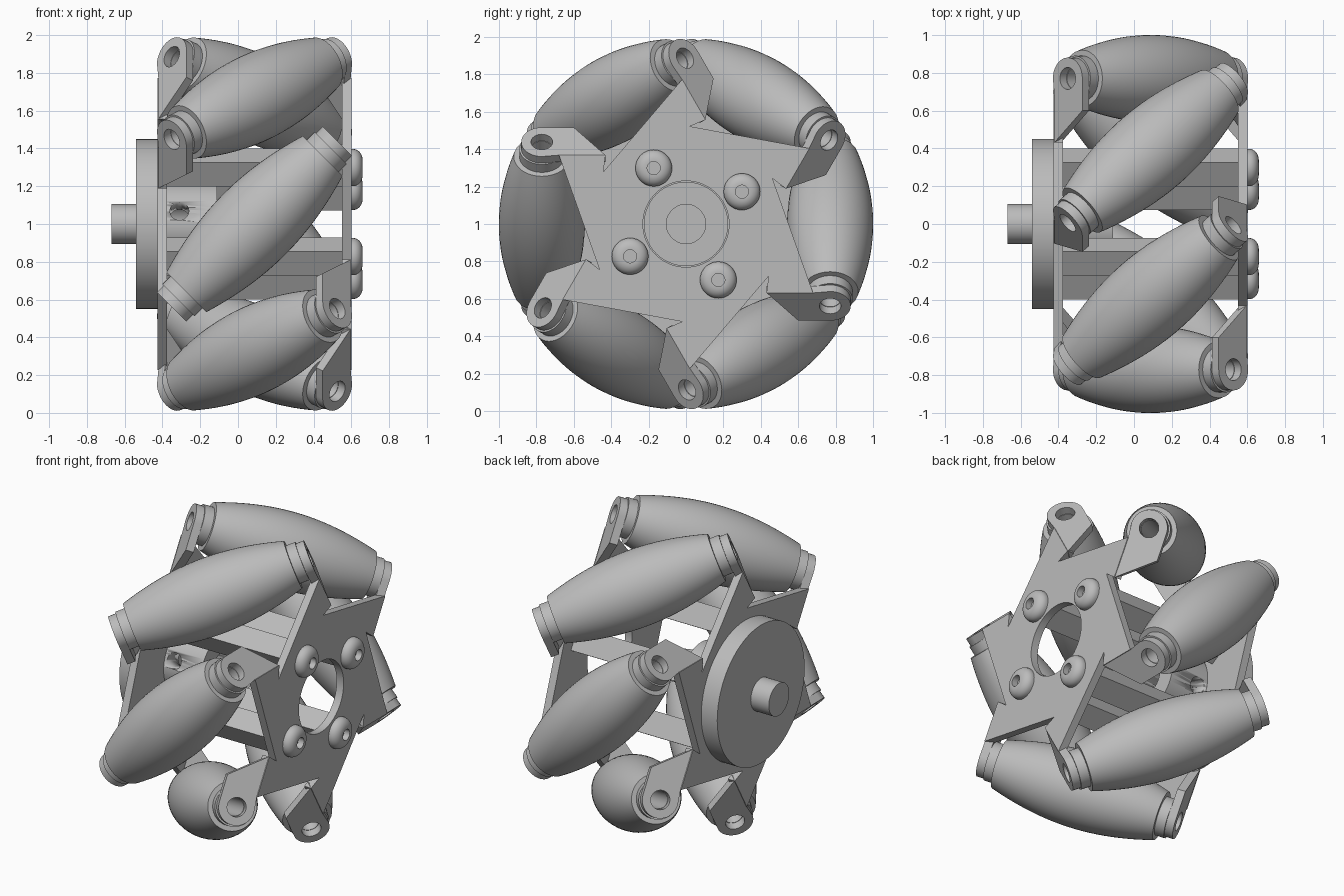
import bpy, bmesh
from math import sin, cos, pi, sqrt, radians
from mathutils import Matrix, Vector

if "Cube" in bpy.data.objects:
    bpy.data.objects.remove(bpy.data.objects["Cube"])

metal = bpy.data.materials.new("light_grey_metal")
metal.use_nodes = True
metal.diffuse_color = (0.5, 0.5, 0.5, 1)
metal.node_tree.nodes["Principled BSDF"].inputs["Base Color"].default_value = (0.5, 0.5, 0.5, 1)

MID = 0.0875          # x of the wheel's middle plane
ROLLER_DIST = 0.77    # distance of roller axes from the wheel axis
# local x, y, z -> world y, z, x : local z runs along the wheel axis
AXIS = Matrix(((0, 0, 1, 0), (1, 0, 0, 0), (0, 1, 0, 1), (0, 0, 0, 1)))


def polar(r, deg):
    return (r * cos(radians(deg)), r * sin(radians(deg)))


def circle(r, n=32):
    return [polar(r, 360 * i / n) for i in range(n)]


def finish(name, mesh, matrix, smooth=True):
    obj = bpy.data.objects.new(name, mesh)
    bpy.context.collection.objects.link(obj)
    obj.matrix_world = matrix
    mesh.materials.clear()
    mesh.materials.append(metal)
    if smooth:
        bpy.ops.object.select_all(action='DESELECT')
        obj.select_set(True)
        bpy.context.view_layer.objects.active = obj
        bpy.ops.object.shade_smooth_by_angle(angle=radians(30))
    return obj


def lathe(name, profile, matrix, closed=False, n=48):
    """Spin (radius, height) points about local z."""
    bm = bmesh.new()
    verts = [bm.verts.new((r, 0, h)) for r, h in profile]
    edges = [bm.edges.new(p) for p in zip(verts, verts[1:])]
    if closed:
        edges.append(bm.edges.new((verts[-1], verts[0])))
    bmesh.ops.spin(bm, geom=verts + edges, axis=(0, 0, 1), cent=(0, 0, 0),
                   angle=2 * pi, steps=n, use_merge=True)
    bmesh.ops.remove_doubles(bm, verts=bm.verts, dist=1e-5)
    bmesh.ops.recalc_face_normals(bm, faces=bm.faces)
    mesh = bpy.data.meshes.new(name)
    bm.to_mesh(mesh)
    bm.free()
    return finish(name, mesh, matrix)


def sheet(name, loops, thickness, matrix):
    """Extrude flat outlines; inner outlines become holes."""
    curve = bpy.data.curves.new(name, 'CURVE')
    curve.dimensions = '2D'
    curve.fill_mode = 'BOTH'
    curve.extrude = thickness / 2
    for loop in loops:
        spline = curve.splines.new('POLY')
        spline.points.add(len(loop) - 1)
        for point, (x, y) in zip(spline.points, loop):
            point.co = (x, y, 0, 1)
        spline.use_cyclic_u = True
    temp = bpy.data.objects.new("temp", curve)
    bpy.context.collection.objects.link(temp)
    bpy.context.view_layer.update()
    mesh = bpy.data.meshes.new_from_object(temp.evaluated_get(bpy.context.evaluated_depsgraph_get()))
    bpy.data.objects.remove(temp)
    bm = bmesh.new()
    bm.from_mesh(mesh)
    bmesh.ops.remove_doubles(bm, verts=bm.verts, dist=1e-5)
    bmesh.ops.recalc_face_normals(bm, faces=bm.faces)
    bm.to_mesh(mesh)
    bm.free()
    return finish(name, mesh, matrix)


def cylinder(name, r, x0, x1):
    return lathe(name, [(0, x0), (r, x0), (r, x1), (0, x1)], AXIS, n=64)


# Star-shaped side plates with a round opening
star = []
for k in range(6):
    star += [polar(0.566, 79.4 + 60 * k), polar(0.773, 91.5 + 60 * k), polar(0.522, 147.8 + 60 * k)]
right_plate = AXIS @ Matrix.Translation((0, 0, 0.575))
flip = (Matrix.Translation((MID, 0, 1)) @ Matrix.Rotation(pi, 4, 'Y')
        @ Matrix.Translation((-MID, 0, -1)))
sheet("right_star_plate", [star, circle(0.23, 64)], 0.05, right_plate)
sheet("left_star_plate", [star, circle(0.23, 64)], 0.05, flip @ right_plate)

# Bent tab outline: rounded end around the pin hole, tapering to the fold
tab = [polar(0.11, 180 - 10 * i) for i in range(19)]
tab += [(0.11, -0.17), (-0.10, -0.34), (-0.10, -0.09)]

# Barrel roller: its radius follows the wheel's outer cylinder
HALF = 0.51
barrel = [(1 - sqrt(ROLLER_DIST ** 2 + s * s / 2), s)
          for s in (HALF * (i / 12 - 1) for i in range(25))]
roller = ([(0.055, -0.57), (0.12, -0.57), (0.12, -HALF)] + barrel
          + [(0.12, HALF), (0.12, 0.57), (0.055, 0.57)])

for k in range(6):
    a = radians(60 * k)
    out = Vector((0, cos(a), sin(a)))
    tangent = Vector((0, -sin(a), cos(a)))
    along = (Vector((1, 0, 0)) - tangent).normalized()
    side = out.cross(along)
    frame = Matrix((side, out, along)).transposed().to_4x4()
    frame.translation = Vector((MID, 0, 1)) + out * ROLLER_DIST
    lathe(f"roller_{k + 1}", roller, frame, closed=True)
    for label, turn in (("right", 0), ("left", pi)):
        place = frame @ Matrix.Rotation(turn, 4, 'Y') @ Matrix.Translation((0, 0, 0.595))
        sheet(f"{label}_roller_tab_{k + 1}", [tab, circle(0.058)], 0.05, place)

# Square spacer bars and domed socket bolts
dome = [(0, 0.02), (0.035, 0.02), (0.035, 0.06)]
dome += [(0.04 + 0.058 * sin(t), 0.01 + 0.05 * cos(t)) for t in (i * pi / 16 for i in range(9))]
dome += [(0.098, 0), (0, 0)]
h = 0.073
for k in range(4):
    angle = 30 + 90 * k
    place = AXIS @ Matrix.Rotation(radians(angle), 4, 'Z') @ Matrix.Translation((0.345, 0, 0))
    sheet(f"spacer_bar_{k + 1}", [[(-h, -h), (h, -h), (h, h), (-h, h)]], 0.94,
          place @ Matrix.Translation((0, 0, MID)))
    lathe(f"bolt_head_{k + 1}", dome, place @ Matrix.Translation((0, 0, 0.6)), n=36)

# Drive disc, shaft and inner hub with a cross hole
cylinder("drive_disc", 0.45, -0.54, -0.42)
cylinder("drive_shaft", 0.105, -0.67, -0.5)
hub = lathe("inner_hub", [(0.105, -0.43), (0.225, -0.43), (0.225, -0.11), (0.105, -0.11)],
            AXIS, closed=True, n=64)
cutter = lathe("hub_hole_cutter", [(0, -0.4), (0.05, -0.4), (0.05, 0.4), (0, 0.4)],
               Matrix.Translation((-0.31, 0, 1)) @ Matrix.Rotation(radians(72), 4, 'X'), n=32)
cutter.hide_render = True
cut = hub.modifiers.new("cross_hole", 'BOOLEAN')
cut.object = cutter
bpy.context.view_layer.objects.active = hub
bpy.ops.object.modifier_apply(modifier=cut.name)
bpy.data.objects.remove(cutter)
